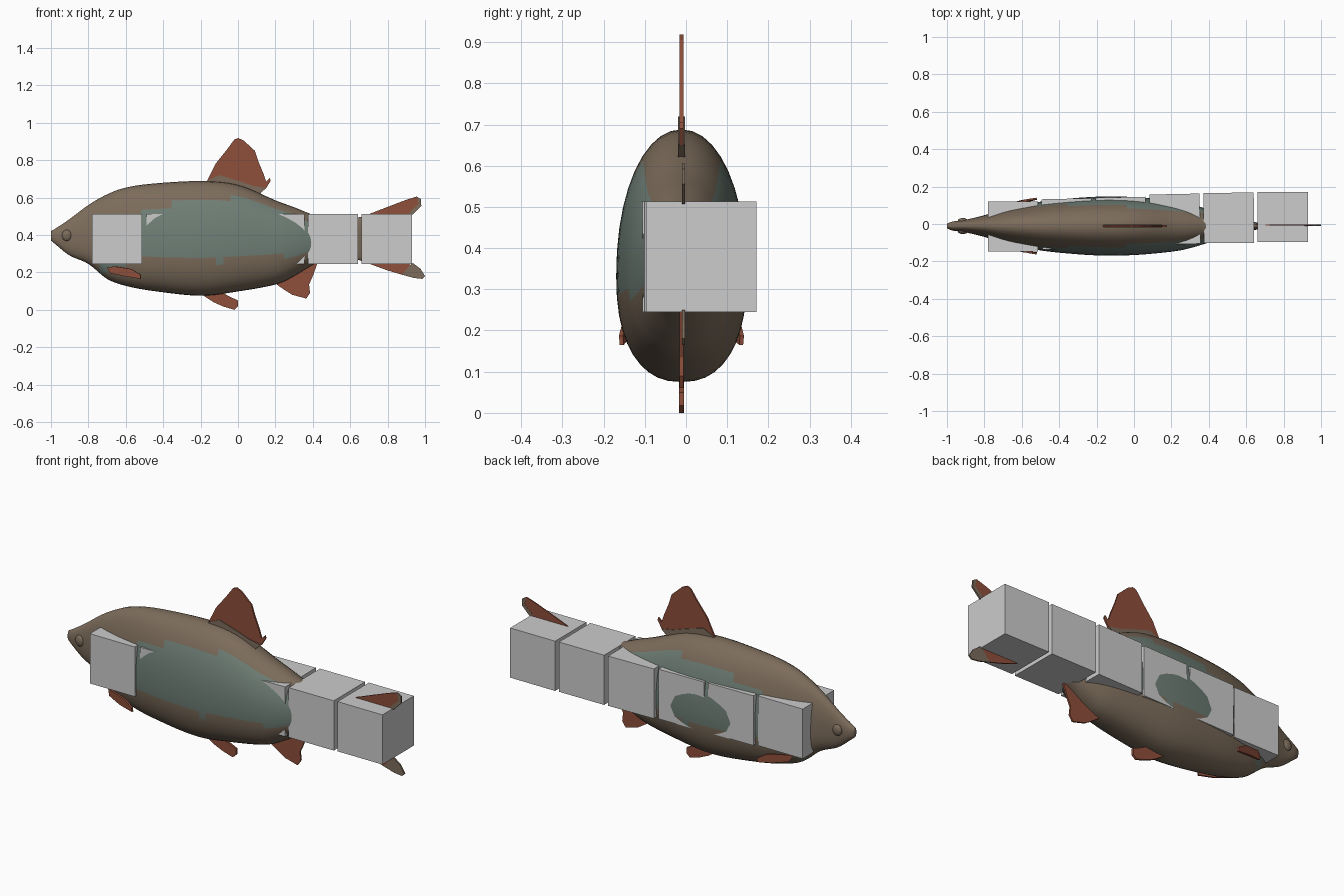
import bpy, bmesh, math
from mathutils import Matrix

if "Cube" in bpy.data.objects:
    bpy.data.objects.remove(bpy.data.objects["Cube"])

CY = -0.011  # body centre line


def mat(name, r, g, b):
    m = bpy.data.materials.new(name)
    lin = [(c / 255 / 12.92 if c < 11 else ((c / 255 + 0.055) / 1.055) ** 2.4) for c in (r, g, b)]
    m.diffuse_color = (*lin, 1)
    m.use_nodes = True
    m.node_tree.nodes["Principled BSDF"].inputs["Base Color"].default_value = m.diffuse_color
    return m


BROWN = mat("brown scales", 124, 108, 91)
GREEN = mat("grey green flank", 110, 126, 117)
RED = mat("rust fin", 142, 78, 58)
GREY = mat("light grey block", 204, 204, 204)


def finish(bm, name, mats, smooth=False):
    bmesh.ops.recalc_face_normals(bm, faces=bm.faces)
    me = bpy.data.meshes.new(name)
    bm.to_mesh(me)
    bm.free()
    for m in mats:
        me.materials.append(m)
    for p in me.polygons:
        p.use_smooth = smooth
    ob = bpy.data.objects.new(name, me)
    bpy.context.collection.objects.link(ob)
    return ob


def lerp(table, x):
    for (a, va), (b, vb) in zip(table, table[1:]):
        if x <= b:
            t = max(0, (x - a) / (b - a))
            return va + (vb - va) * t
    return table[-1][1]


# body sections: x, bottom, top, half width, height of widest point
SECT = [(-1, .37, .42, .012, .395), (-.97, .345, .438, .024, .39), (-.9, .29, .485, .034, .38),
        (-.8, .245, .56, .058, .36), (-.7, .165, .617, .09, .34), (-.6, .128, .653, .112, .335),
        (-.45, .1, .675, .137, .33), (-.2, .075, .688, .157, .33), (0, .098, .668, .155, .335),
        (.2, .135, .585, .137, .34), (.3, .18, .548, .118, .345), (.4, .24, .508, .088, .36),
        (.52, .29, .47, .05, .375), (.65, .265, .495, .02, .38), (.72, .26, .5, .006, .38)]


def section(i, t):
    p = [SECT[max(0, min(len(SECT) - 1, j))] for j in range(i - 1, i + 3)]
    out = []
    for a, b, c, d in zip(*p):
        m1, m2 = (c - a) / 2, (d - b) / 2
        out.append((2*t**3 - 3*t*t + 1)*b + (t**3 - 2*t*t + t)*m1 + (3*t*t - 2*t**3)*c + (t**3 - t*t)*m2)
    return out


# flank patch limits
HI = [(-.78, .3), (-.5, .54), (-.3, .575), (-.1, .6), (.05, .59), (.2, .54), (.38, .47), (.6, .4)]
LO = [(-.74, .19), (-.66, .22), (-.5, .3), (-.4, .29), (-.2, .265), (-.1, .255), (0, .285),
      (.17, .3), (.28, .285), (.35, .31), (.6, .36)]

bm = bmesh.new()
N, STEPS, rings = 40, 5, []
samples = [section(i, k / STEPS) for i in range(len(SECT) - 1) for k in range(STEPS)] + [list(SECT[-1])]
for x, zb, zt, hw, zc in samples:
    ring = []
    for j in range(N):
        a = 2 * math.pi * j / N
        c, s = math.cos(a), math.sin(a)
        e = 2 / (2.1 if s > 0 else 2.35)
        y = CY + hw * math.copysign(abs(c) ** e, c)
        z = zc + (zt - zc if s > 0 else zc - zb) * math.copysign(abs(s) ** e, s)
        ring.append(bm.verts.new((x, y, z)))
    rings.append(ring)
for r0, r1 in zip(rings, rings[1:]):
    for j in range(N):
        f = bm.faces.new((r0[j], r0[(j + 1) % N], r1[(j + 1) % N], r1[j]))
        c = f.calc_center_median()
        f.material_index = int(-.74 < c.x < .58 and lerp(LO, c.x) < c.z < lerp(HI, c.x))
bm.faces.new(rings[0])
bm.faces.new(rings[-1])
finish(bm, "fish_body", [BROWN, GREEN], True)


# thin fin plates from side outlines
def fin(name, pts, m, thick=.009, y=CY):
    bm = bmesh.new()
    sides = [[bm.verts.new((x, y + s * thick / 2, z)) for x, z in pts] for s in (-1, 1)]
    for s in sides:
        bm.faces.new(s)
    for j in range(len(pts)):
        k = (j + 1) % len(pts)
        bm.faces.new((sides[0][j], sides[0][k], sides[1][k], sides[1][j]))
    return finish(bm, name, [m])


fin("dorsal_fin", [(-.165, .69), (-.12, .78), (-.06, .855), (-.02, .91), (0, .918), (.03, .905), (.09, .85),
                   (.11, .79), (.135, .73), (.15, .685), (.17, .705), (.175, .69), (.15, .65),
                   (.08, .663), (0, .69), (-.1, .72)], RED)
fin("dorsal_fin_base", [(-.165, .69), (-.1, .72), (0, .69), (.08, .663), (.15, .65), (.11, .615),
                        (.05, .6), (-.15, .65)], BROWN, .016)
fin("anal_fin", [(.2, .14), (.25, .105), (.29, .08), (.365, .06), (.385, .09), (.38, .135),
                 (.4, .18), (.425, .25), (.38, .29), (.22, .18)], RED)
fin("pelvic_fin", [(-.2, .085), (-.13, .04), (-.08, .018), (-.02, 0), (0, .018), (0, .05), (-.04, .068),
                   (-.1, .1)], RED, .012)
fin("tail_fin", [(.65, .492), (.8, .55), (.9, .588), (.955, .605), (.965, .565), (.925, .53), (.88, .46),
                 (.855, .38), (.88, .3), (.92, .24), (.875, .188), (.8, .21), (.65, .265)], RED, .006, -.006)
fin("tail_tip_upper", [(.955, .605), (.978, .592), (.98, .555), (.935, .51), (.9, .495), (.925, .53), (.965, .565)],
    BROWN, .008, -.006)
fin("tail_tip_lower", [(.875, .188), (.94, .17), (.985, .165), (1, .18), (.975, .22), (.935, .25), (.92, .24)],
    BROWN, .008, -.006)

for s, side in ((-1, "right"), (1, "left")):
    # pectoral fins: leaf shapes slanting out from the belly
    bm = bmesh.new()
    leaf = [(-.7, .09, .225), (-.66, .118, .232), (-.57, .139, .218), (-.52, .147, .187),
            (-.52, .145, .165), (-.6, .134, .178), (-.68, .108, .195)]
    bm.faces.new([bm.verts.new((x, CY + s * y, z)) for x, y, z in leaf])
    ob = finish(bm, side + "_pectoral_fin", [RED])
    mod = ob.modifiers.new("thickness", 'SOLIDIFY')
    mod.thickness, mod.offset = .01, 0
    # eyes
    bm = bmesh.new()
    bmesh.ops.create_uvsphere(bm, u_segments=20, v_segments=10, radius=1)
    bmesh.ops.transform(bm, verts=bm.verts,
                        matrix=Matrix.Translation((-.915, CY + s * .028, .397)) @ Matrix.Diagonal((.027, .015, .03, 1)))
    finish(bm, side + "_eye", [BROWN], True)

# row of six blocks along a gentle curve
for i, (y, turn) in enumerate([(-.014, 0), (.001, 1.2), (.009, 1.2), (.026, 1.2), (.033, .3), (.037, 0)]):
    bm = bmesh.new()
    bmesh.ops.create_cube(bm, size=.268)
    bmesh.ops.transform(bm, verts=bm.verts, matrix=Matrix.Translation((-.646 + .2882 * i, y, .379))
                        @ Matrix.Rotation(math.radians(turn), 4, 'Z'))
    finish(bm, "block_%d" % (i + 1), [GREY])
